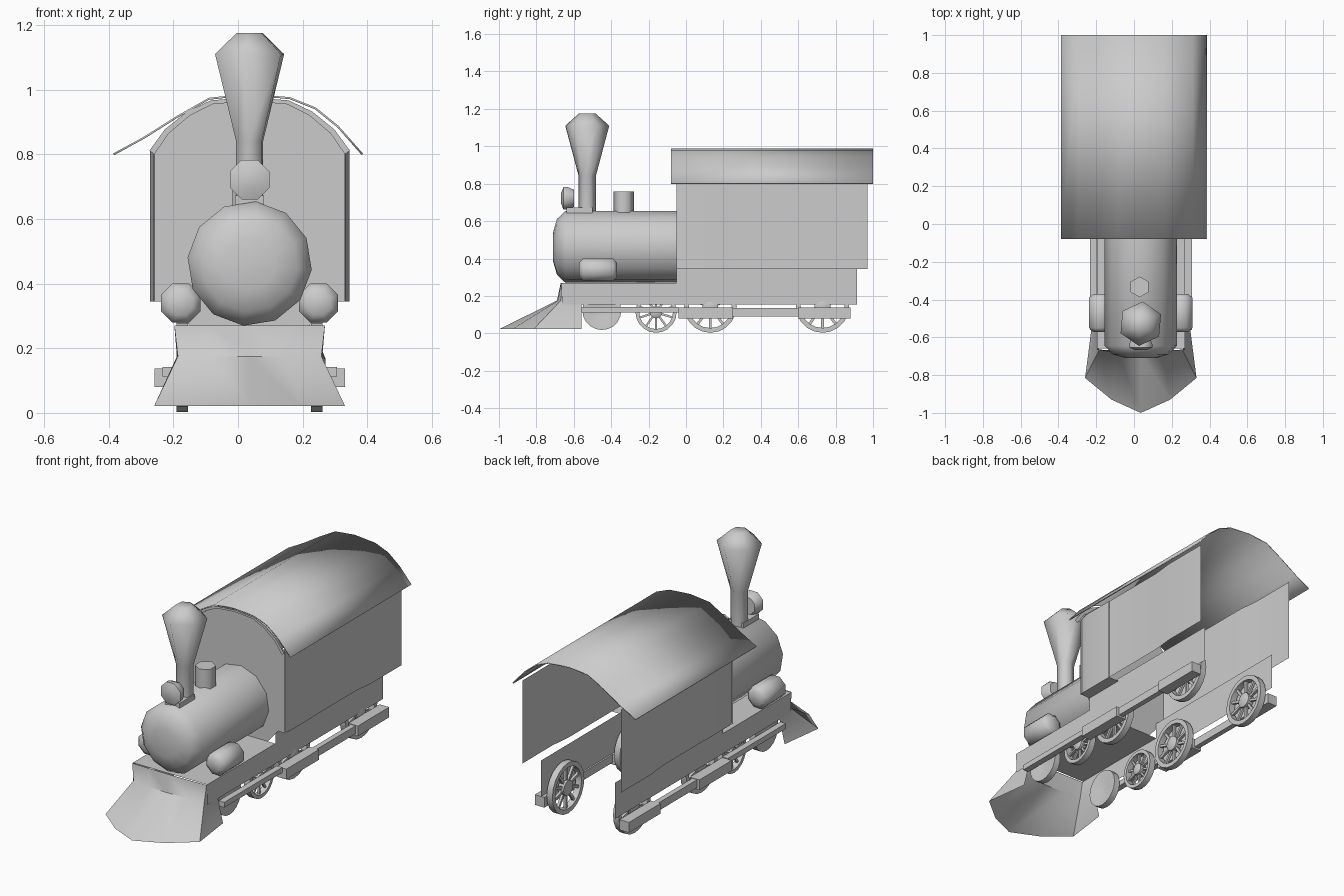
import bpy, math
from mathutils import Matrix, Vector

cube = bpy.data.objects.get("Cube")
if cube:
    bpy.data.objects.remove(cube)

grey = bpy.data.materials.new("plain_grey")
grey.use_nodes = True
grey.diffuse_color = (0.6, 0.6, 0.6, 1)
grey.node_tree.nodes["Principled BSDF"].inputs["Base Color"].default_value = (0.6, 0.6, 0.6, 1)

MID = 0.036  # centre line of the engine


def build(name, verts, faces, angle=40, thick=0):
    mesh = bpy.data.meshes.new(name)
    mesh.from_pydata([tuple(v) for v in verts], [], faces)
    mesh.materials.append(grey)
    ob = bpy.data.objects.new(name, mesh)
    bpy.context.collection.objects.link(ob)
    bpy.ops.object.select_all(action="DESELECT")
    ob.select_set(True)
    bpy.context.view_layer.objects.active = ob
    bpy.ops.object.mode_set(mode="EDIT")
    bpy.ops.mesh.select_all(action="SELECT")
    bpy.ops.mesh.normals_make_consistent(inside=False)
    bpy.ops.object.mode_set(mode="OBJECT")
    bpy.ops.object.shade_smooth_by_angle(angle=math.radians(angle))
    if thick:
        mod = ob.modifiers.new("thickness", "SOLIDIFY")
        mod.thickness, mod.offset = thick, 0
    return ob


def loft(name, rows, closed=False, caps=False, angle=40, thick=0):
    """Skin a list of equally long point rows."""
    n = len(rows[0])
    verts = [p for row in rows for p in row]
    faces = []
    for r in range(len(rows) - 1):
        for i in range(n if closed else n - 1):
            j = (i + 1) % n
            faces.append((r * n + i, r * n + j, (r + 1) * n + j, (r + 1) * n + i))
    if caps:
        faces += [tuple(range(n)), tuple(range(len(verts) - n, len(verts)))]
    return build(name, verts, faces, angle, thick)


AXES = {"x": Matrix.Rotation(math.pi / 2, 3, "Y"),
        "y": Matrix.Rotation(-math.pi / 2, 3, "X"),
        "z": Matrix.Identity(3)}


def lathe(name, profile, sides, axis, loc, turn=0.0, angle=40, caps=True):
    """Revolve (radius, height) pairs around an axis."""
    rows = []
    for r, h in profile:
        ring = []
        for i in range(sides):
            a = turn + math.tau * i / sides
            ring.append(AXES[axis] @ Vector((r * math.cos(a), r * math.sin(a), h)) + Vector(loc))
        rows.append(ring)
    if not caps:
        rows.append(rows[0])
    return loft(name, rows, True, caps, angle)


def box(name, x, y, z):
    ring = [(x[0], z[0]), (x[1], z[0]), (x[1], z[1]), (x[0], z[1])]
    return loft(name, [[(a, yy, b) for a, b in ring] for yy in y], True, True)


# Boiler with its bulged front
lathe("boiler", [(0.08, -0.71), (0.15, -0.69), (0.193, -0.645), (0.193, -0.05)],
      12, "y", (MID, 0, 0.462), 0.1, 50)

# Chimney, dome and headlamp
lathe("chimney", [(0.046, 0.64), (0.046, 0.84), (0.118, 1.11), (0.045, 1.175)],
      6, "z", (MID, -0.528, 0), math.radians(-95), 75)
lathe("dome", [(0.055, 0.63), (0.055, 0.757)], 6, "z", (MID - 0.006, -0.333, 0), math.pi / 6, 65)
lathe("headlamp", [(0.03, -0.668), (0.066, -0.655), (0.066, -0.635), (0.05, -0.6)],
      8, "y", (MID, 0, 0.722), math.pi / 8, 50)
box("headlamp_bracket", (MID - 0.045, MID + 0.045), (-0.64, -0.5), (0.635, 0.672))

# Frame below the boiler: deck and side skirts
HALF = 0.233
loft("frame_deck", [[(MID - HALF, y, 0.155), (MID - HALF, y, 0.27),
                     (MID + HALF, y, 0.27), (MID + HALF, y, 0.155)] for y in (-0.66, -0.05)])

# Cow catcher: flared shell, open underneath and behind
top = [(0.233, -0.56), (0.233, -0.665), (0.12, -0.668)]
waist = [(0.225, -0.56), (0.222, -0.67), (0.12, -0.685)]
foot = [(0.262, -0.56), (0.295, -0.815), (0.155, -0.93)]
rows = []
for half, tip, z in ((top, -0.67, 0.27), (waist, -0.69, 0.175), (foot, -1.0, 0.022)):
    rows.append([(MID - x, y, z) for x, y in half] + [(MID, tip, z)]
                + [(MID + x, y, z) for x, y in reversed(half)])
loft("cow_catcher", rows, angle=50)

# Cab front wall, arched to follow the roof
arch = [(-0.295, 0.8), (-0.25, 0.865), (-0.185, 0.92), (-0.115, 0.955), (0, 0.965)]
arch += [(-x, z) for x, z in reversed(arch[:-1])]
loft("cab_front", [[(MID + x, -0.05, 0.27 if abs(x) < 0.2 else 0.345) for x, z in arch],
                   [(MID + x, -0.05, z) for x, z in arch]])
# Rim of the roof over the front wall
loft("roof_rim", [[(MID + x * k, y, z + dz) for x, z in arch]
                  for k, y, dz in ((1.0, -0.05, 0), (1.0, -0.08, 0), (1.05, -0.08, 0.012))], angle=30)

# Cab sides, skirts, cylinders, running boards and wheels on both sides


def spoked_wheel(name, x, y, r):
    z = r + 0.003
    t = 0.018
    lathe(name + "_rim", [(r, -t), (r, t), (r * 0.82, t), (r * 0.82, -t)], 20, "x", (x, y, z), caps=False)
    lathe(name + "_hub", [(r * 0.3, -t), (r * 0.3, t), (r * 0.15, t * 1.5)], 12, "x", (x, y, z))
    verts, faces = [], []
    for i in range(10):
        turn = Matrix.Rotation(math.tau * i / 10, 3, "X")
        base = len(verts)
        w = r * 0.05
        for h in (r * 0.25, r * 0.85):
            for a, b in ((-w, -w), (w, -w), (w, w), (-w, w)):
                verts.append(turn @ Vector((a, b, h)) + Vector((x, y, z)))
        for k in range(4):
            m = (k + 1) % 4
            faces.append((base + k, base + m, base + 4 + m, base + 4 + k))
    build(name + "_spokes", verts, faces)


for side, s in (("right", -1), ("left", 1)):
    def X(d):
        return MID + s * d

    front = [(0.285, -0.05), (0.298, 0.0), (0.298, 0.19)]
    rear = [(0.296, 0.19), (0.296, 0.58), (0.309, 0.7), (0.309, 0.97)]
    for label, plan in (("front", front), ("rear", rear)):
        loft(f"cab_{label}_{side}", [[(X(d), y, z) for d, y in plan] for z in (0.345, 0.815)])
    loft(f"cab_skirt_{side}", [[(X(HALF), y, z) for y in (-0.05, 0.915)] for z in (0.155, 0.36)])
    loft(f"cab_step_{side}", [[(X(d), y, 0.345) for y in (-0.05, 0.19)] for d in (HALF, 0.298)])

    # Steam cylinder with rounded ends
    lathe(f"steam_cylinder_{side}", [(0.04, -0.572), (0.066, -0.55), (0.066, -0.39), (0.04, -0.37)],
          8, "y", (X(0.213), 0, 0.34), math.pi / 8, 60)

    # Coupling rods and their wider plates
    def strip(name, d, y, z):
        box(f"{name}_{side}", sorted((X(d[0]), X(d[1]))), y, z)
    strip("front_rod", (0.235, 0.27), (-0.56, -0.04), (0.112, 0.142))
    strip("middle_plate", (0.235, 0.295), (-0.04, 0.25), (0.08, 0.138))
    strip("link_rod", (0.25, 0.28), (0.25, 0.6), (0.09, 0.135))
    strip("rear_plate", (0.235, 0.295), (0.6, 0.88), (0.08, 0.138))

    # Wheels: solid leading disc, then spoked ones
    lathe(f"leading_wheel_{side}", [(0.04, -0.01), (0.085, -0.018), (0.104, -0.018),
                                    (0.104, 0.018), (0.085, 0.018), (0.04, 0.008)],
          20, "x", (X(0.208), -0.45, 0.122))
    for label, y, r in (("small", -0.16, 0.11), ("middle", 0.13, 0.14), ("rear", 0.73, 0.143)):
        spoked_wheel(f"{label}_wheel_{side}", X(0.208), y, r)

# Curved roof sheet
curve = [(-0.385, 0.8), (-0.29, 0.852), (-0.19, 0.915), (-0.09, 0.972), (0.03, 0.985),
         (0.16, 0.974), (0.24, 0.942), (0.31, 0.885), (0.385, 0.8)]
loft("roof", [[(x, y, z) for x, z in curve] for y in (-0.08, 1.0)], angle=50, thick=0.006)
